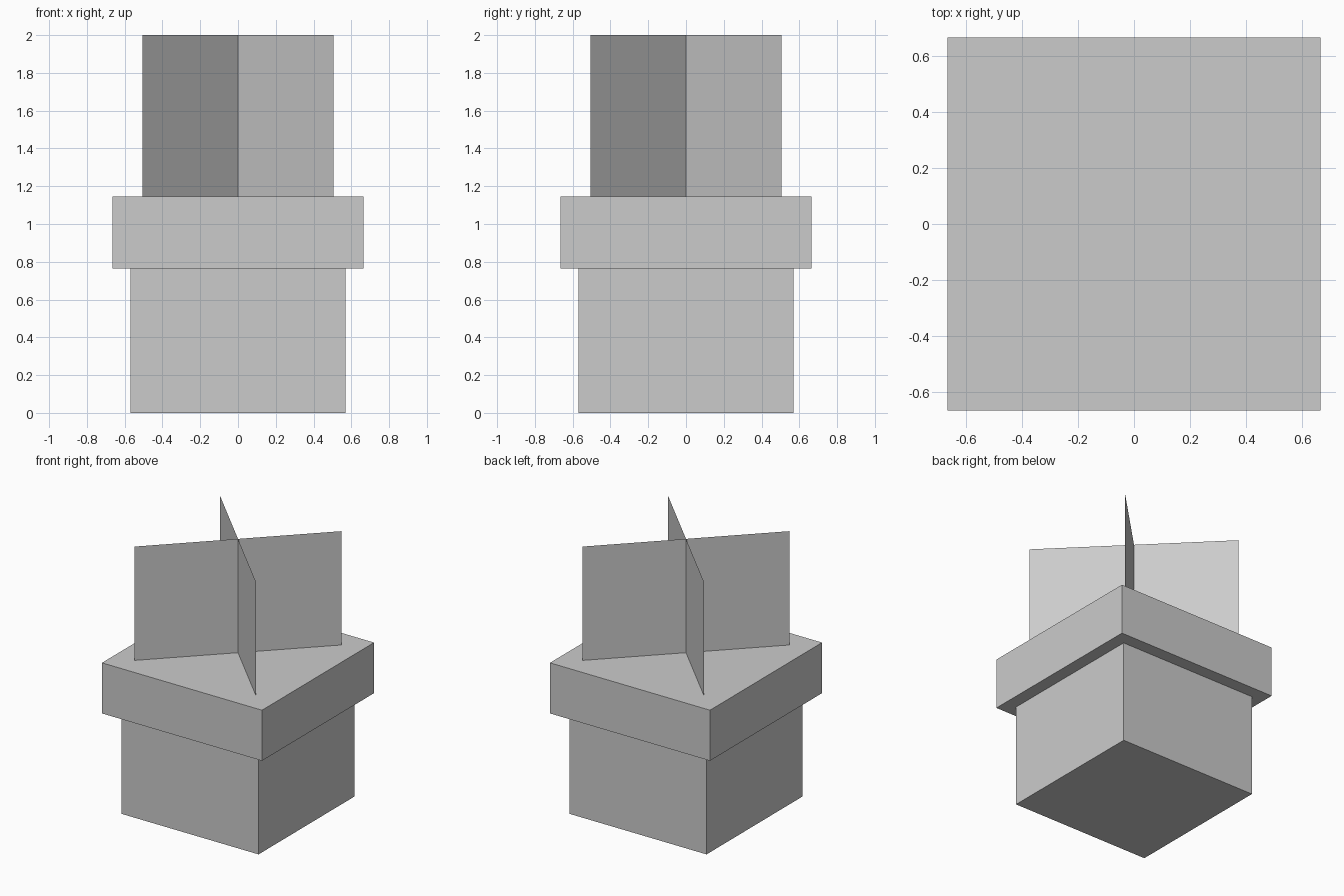
import bpy
from math import radians

cube = bpy.data.objects.get("Cube")
if cube:
    bpy.data.objects.remove(cube, do_unlink=True)

# Single flat grey
grey = bpy.data.materials.new("light_grey")
grey.use_nodes = True
colour = (0.6, 0.6, 0.6, 1)
grey.diffuse_color = colour
grey.node_tree.nodes["Principled BSDF"].inputs["Base Color"].default_value = colour


def finish(name, scale):
    obj = bpy.context.object
    obj.name = name
    obj.scale = scale
    bpy.ops.object.transform_apply(location=False, rotation=True, scale=True)
    obj.data.materials.append(grey)


def box(name, half, bottom, top):
    bpy.ops.mesh.primitive_cube_add(size=1, location=(0, 0, (bottom + top) / 2))
    finish(name, (2 * half, 2 * half, top - bottom))


def leaf_plane(name, turn, half, bottom, top):
    # Upright sheet across one diagonal of the pot
    bpy.ops.mesh.primitive_plane_add(size=1, location=(0, 0, (bottom + top) / 2),
                                     rotation=(radians(90), 0, radians(turn)))
    finish(name, (2 * half * 2 ** 0.5, top - bottom, 1))


# Square pot with an overhanging rim
BODY_TOP, RIM_TOP = 0.765, 1.145
box("pot_body", 0.57, 0, BODY_TOP)
box("pot_rim", 0.665, BODY_TOP, RIM_TOP)

# Crossed plant sheets
leaf_plane("plant_sheet_a", 45, 0.505, RIM_TOP, 2)
leaf_plane("plant_sheet_b", -45, 0.505, RIM_TOP, 2)
